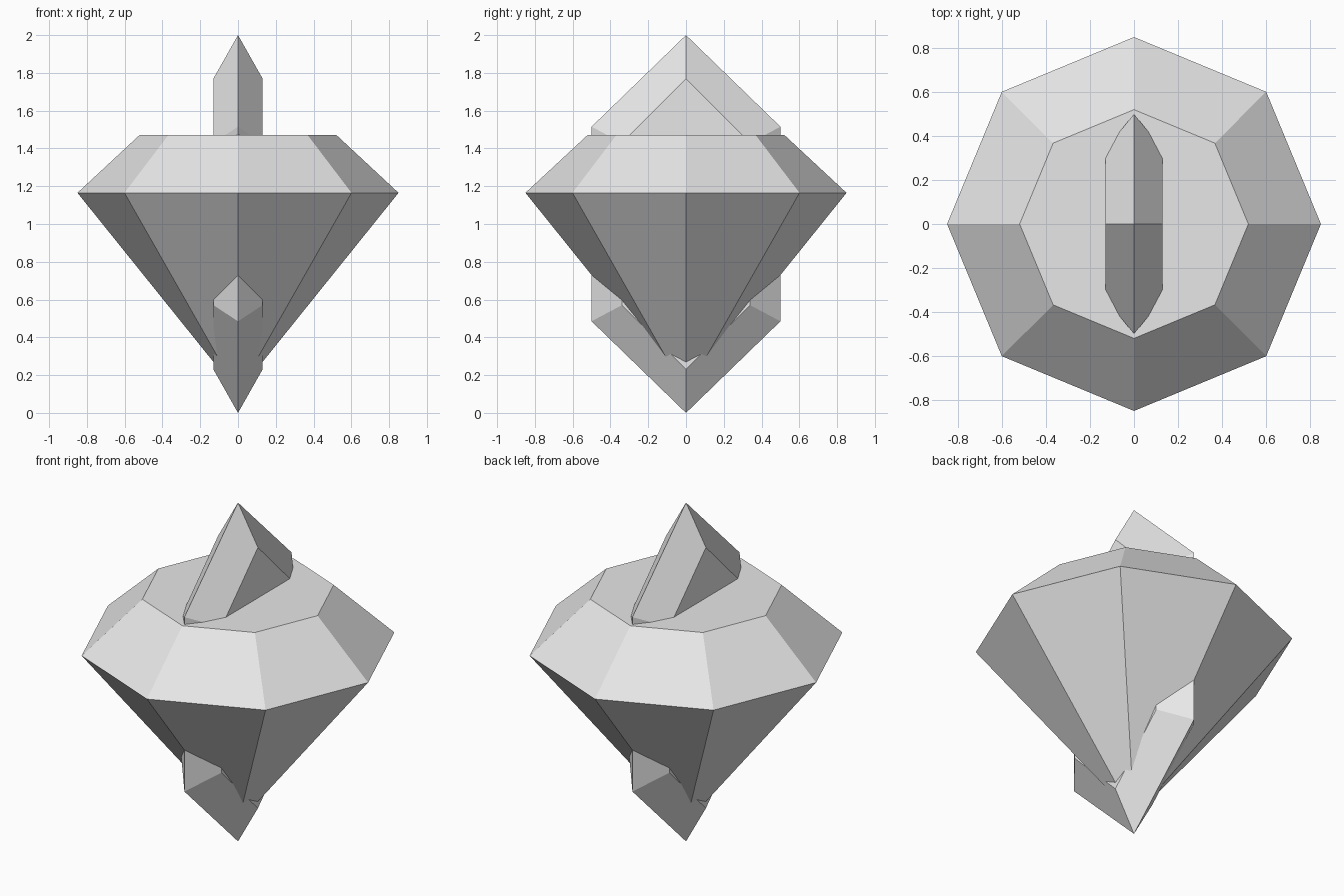
import bpy
import bmesh
from math import cos, sin, pi

cube = bpy.data.objects.get("Cube")
if cube:
    bpy.data.objects.remove(cube, do_unlink=True)

GREY = (0.8, 0.8, 0.8, 1.0)
stone = bpy.data.materials.new("stone grey")
stone.use_nodes = True
stone.diffuse_color = GREY
stone.node_tree.nodes["Principled BSDF"].inputs["Base Color"].default_value = GREY


def loft(name, loops, cap_start=True, cap_end=True):
    """Skin consecutive loops; a one-point loop closes to a tip."""
    bm = bmesh.new()
    rings = [[bm.verts.new(p) for p in loop] for loop in loops]
    for low, high in zip(rings, rings[1:]):
        n = max(len(low), len(high))
        for i in range(n):
            j = (i + 1) % n
            if len(low) == 1:
                bm.faces.new((low[0], high[j], high[i]))
            else:
                bm.faces.new((low[i], low[j], high[j], high[i]))
    if cap_start:
        bm.faces.new(rings[0])
    if cap_end:
        bm.faces.new(rings[-1])
    bmesh.ops.recalc_face_normals(bm, faces=bm.faces)
    mesh = bpy.data.meshes.new(name)
    bm.to_mesh(mesh)
    bm.free()
    mesh.materials.append(stone)
    obj = bpy.data.objects.new(name, mesh)
    bpy.context.collection.objects.link(obj)
    return obj


def octagon(radius, z):
    return [(radius * cos(i * pi / 4), radius * sin(i * pi / 4), z) for i in range(8)]


def hexagon(x, width, shoulder, height):
    """Pointed hexagon in the YZ plane, centred on z = 1."""
    outline = [(0, height), (width, shoulder), (width, -shoulder),
               (0, -height), (-width, -shoulder), (-width, shoulder)]
    return [(x, y, 1 + z) for y, z in outline]


# Faceted gem: lower point, girdle and flat table
loft("gem_body", [[(0, 0, 0.108)], octagon(0.85, 1.165), octagon(0.52, 1.472)],
     cap_start=False)

# Thin bevelled crystal running through the gem
loft("crystal_core", [hexagon(-0.13, 0.34, 0.43, 0.77),
                      hexagon(0, 0.5, 0.515, 1),
                      hexagon(0.13, 0.34, 0.43, 0.77)])
